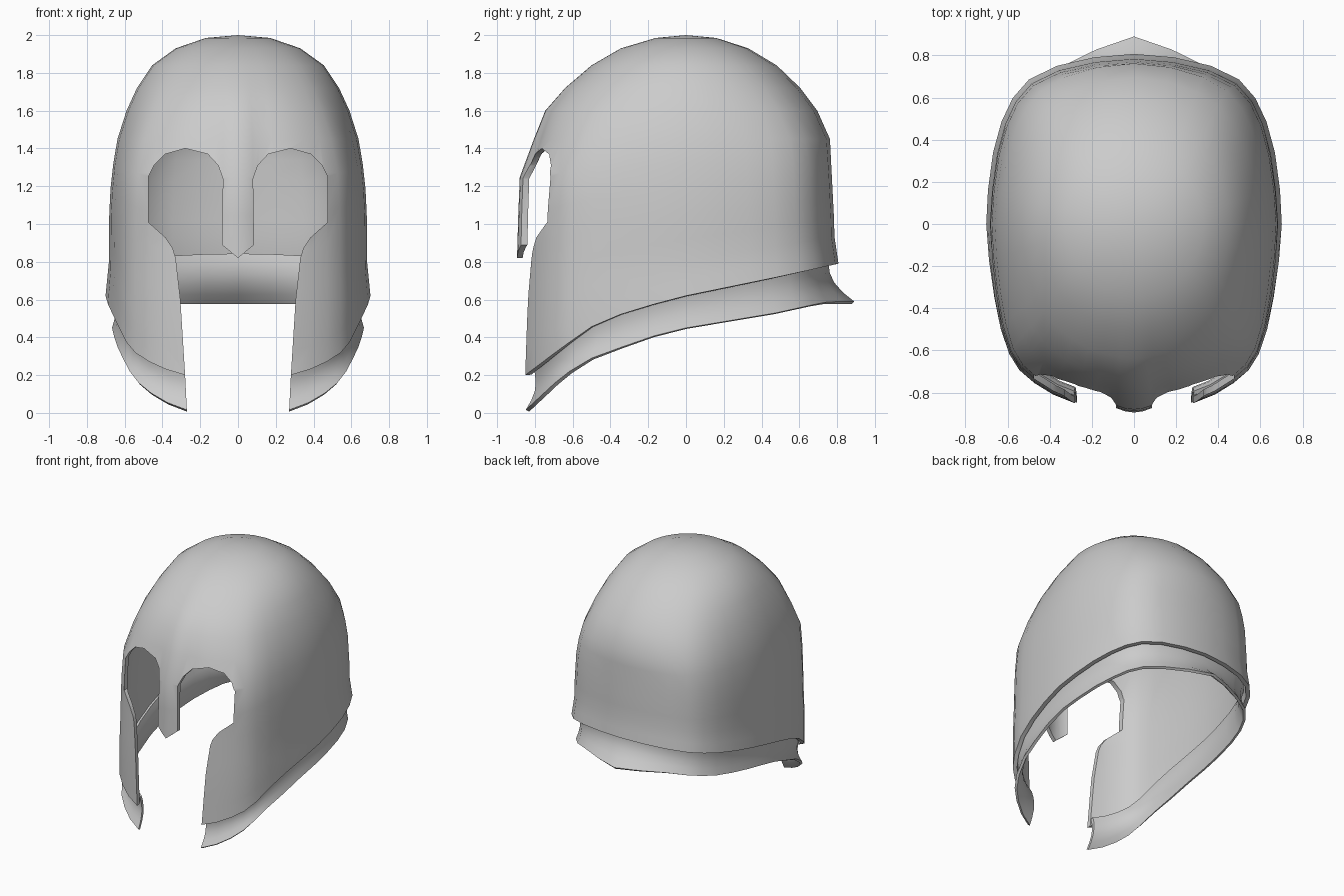
import bpy, bmesh, math

if "Cube" in bpy.data.objects:
    bpy.data.objects.remove(bpy.data.objects["Cube"])

# half outline of the helmet seen from above (unit size), front centre to back centre
PLAN = [(0, -1), (.06, -.995), (.12, -.98), (.17, -.96), (.28, -.95), (.41, -.935), (.56, -.89),
        (.69, -.83), (.79, -.765), (.86, -.68), (.915, -.55), (.955, -.38), (.985, -.19), (1, 0),
        (.985, .2), (.95, .42), (.895, .6), (.82, .74), (.71, .85), (.52, .93), (.27, .98), (0, 1)]
RING = PLAN + [(-x, y) for x, y in PLAN[-2:0:-1]]

# height profiles: z -> half width, front depth, back depth
WIDTH = [(.2, .685), (.6, .69), (.8, .683), (1, .684), (1.25, .672), (1.45, .638), (1.6, .59),
         (1.72, .535), (1.84, .455), (1.93, .33), (1.985, .17), (2, 0)]
FRONT = [(.2, .91), (.6, .905), (.8, .895), (1, .89), (1.25, .88), (1.45, .805), (1.6, .745),
         (1.72, .64), (1.84, .5), (1.93, .345), (1.985, .16), (2, 0)]
BACK = [(.6, .79), (1, .785), (1.45, .762), (1.6, .695), (1.72, .605), (1.84, .48),
        (1.93, .33), (1.985, .16), (2, 0)]
# lower edges along y
SHELL_EDGE = [(-.86, .19), (-.65, .35), (-.5, .455), (-.3, .54), (0, .62), (.5, .725), (.79, .79)]
BAND_EDGE = [(-.86, .005), (-.65, .2), (-.5, .29), (-.2, .4), (0, .45), (.48, .53), (.75, .59)]


def interp(table, v):
    if v <= table[0][0]:
        return table[0][1]
    for (a, fa), (b, fb) in zip(table, table[1:]):
        if v <= b:
            return fa + (fb - fa) * (v - a) / (b - a)
    return table[-1][1]


def surface(nx, ny, z):
    """Point on the helmet wall; the outline turns into an ellipse near the crown."""
    k = min(1, max(0, (z - 1.3) / .6))
    length = math.hypot(nx, ny)
    f = 1 - k + k / length
    depth = interp(FRONT if ny < 0 else BACK, z)
    return nx * f * interp(WIDTH, z), ny * f * depth


def make_sheet(name, rows, thickness, cutter):
    """Skin rings of points, thicken inward, cut the face opening."""
    bm = bmesh.new()
    grid = [[bm.verts.new(p) for p in row] for row in rows]
    n = len(RING)
    for a, b in zip(grid, grid[1:]):
        for i in range(n):
            j = (i + 1) % n
            bm.faces.new((a[i], b[i], b[j], a[j]))
    bmesh.ops.remove_doubles(bm, verts=bm.verts, dist=.0005)
    me = bpy.data.meshes.new(name)
    bm.to_mesh(me)
    bm.free()
    ob = bpy.data.objects.new(name, me)
    bpy.context.collection.objects.link(ob)
    solid = ob.modifiers.new("thickness", 'SOLIDIFY')
    solid.thickness, solid.offset = thickness, -1
    cut = ob.modifiers.new("face_opening", 'BOOLEAN')
    cut.operation, cut.solver, cut.object = 'DIFFERENCE', 'EXACT', cutter
    bpy.ops.object.select_all(action='DESELECT')
    bpy.context.view_layer.objects.active = ob
    ob.select_set(True)
    for m in list(ob.modifiers):
        bpy.ops.object.modifier_apply(modifier=m.name)
    bpy.ops.object.shade_smooth_by_angle(angle=math.radians(35))
    return ob


# face opening cutter: both eyes, nose guard and the gap between the cheeks
HALF = [(0, .82), (.085, .89), (.08, 1.24), (.105, 1.31), (.16, 1.37), (.28, 1.4), (.385, 1.37),
        (.445, 1.31), (.475, 1.25), (.475, 1.01), (.385, .93), (.345, .87), (.33, .82),
        (.305, .6), (.28, .2), (.265, -.1)]
outline = HALF + [(-x, z) for x, z in HALF[:0:-1]]
bm = bmesh.new()
face = bm.faces.new([bm.verts.new((x, -1.3, z)) for x, z in outline])
ext = bmesh.ops.extrude_face_region(bm, geom=[face])
for v in ext['geom']:
    if isinstance(v, bmesh.types.BMVert):
        v.co.y = -.35
bmesh.ops.recalc_face_normals(bm, faces=bm.faces)
me = bpy.data.meshes.new("opening_cutter")
bm.to_mesh(me)
bm.free()
cutter = bpy.data.objects.new("opening_cutter", me)
bpy.context.collection.objects.link(cutter)
cutter.hide_render = True

# main shell: crown rows, then wall rows down to the sloping edge
rows = []
for z in (2, 1.985, 1.93, 1.84, 1.72, 1.6, 1.45):
    rows.append([(*surface(nx, ny, z), z) for nx, ny in RING])
for t in (.16, .32, .48, .64, .78, .9, 1):
    row = []
    for nx, ny in RING:
        edge = interp(SHELL_EDGE, surface(nx, ny, .6)[1])
        z = 1.45 + (edge - 1.45) * t
        x, y = surface(nx, ny, z)
        flare = 1 + .025 * max(0, (t - .78) / .22) * min(1, max(0, ny + .7))
        row.append((x * flare, y * flare, z))
    rows.append(row)
make_sheet("helmet_shell", rows, .03, cutter)

# lower band: concave strip tucked under the shell, flaring into a neck guard
rows = []
for t, sx, sy in ((0, .965, .965), (.2, .948, .95), (.4, .938, .945), (.6, .94, .95),
                  (.8, .95, .97), (1, .968, 1.0)):
    row = []
    for nx, ny in RING:
        x, y = surface(nx, ny, .5)
        top, low = interp(SHELL_EDGE, y) + .05, interp(BAND_EDGE, y)
        if ny > 0:
            y += .1 * t * t * max(0, 1 - abs(x) / .4)
        row.append((x * sx, y * sy, top + (low - top) * t))
    rows.append(row)
make_sheet("neck_and_cheek_band", rows, .02, cutter)

bpy.data.objects.remove(cutter)
